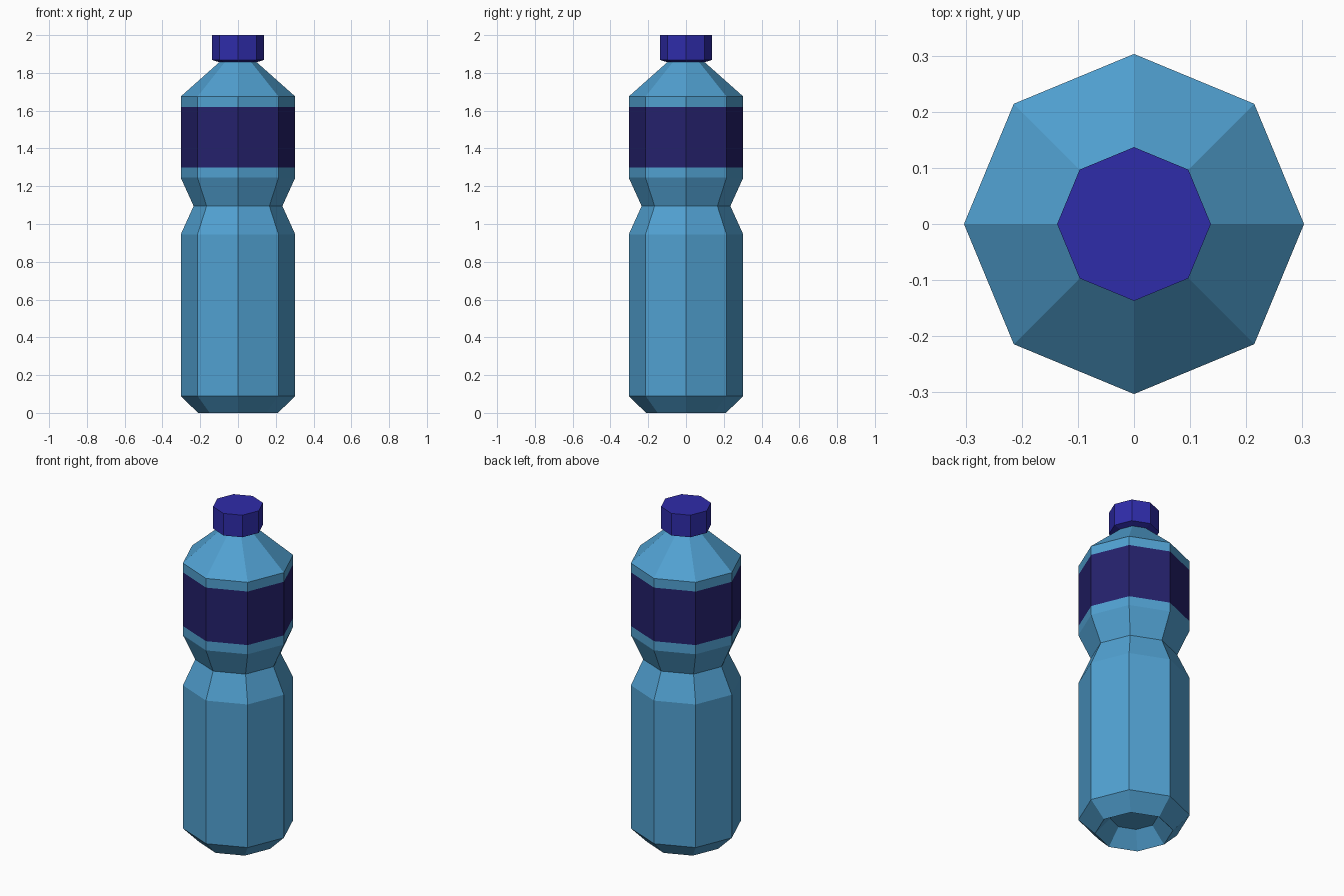
import bpy, bmesh, math

if "Cube" in bpy.data.objects:
    bpy.data.objects.remove(bpy.data.objects["Cube"])

SIDES = 8


def material(name, color):
    m = bpy.data.materials.new(name)
    m.diffuse_color = (*color, 1.0)
    m.use_nodes = True
    m.node_tree.nodes["Principled BSDF"].inputs["Base Color"].default_value = m.diffuse_color
    return m


BLUE = material("bottle blue", (0.082, 0.355, 0.64))
NAVY = material("label navy", (0.018, 0.015, 0.15))
CAP = material("cap indigo", (0.028, 0.025, 0.40))


def lathe(name, profile, mats, band=None):
    """Eight-sided closed solid from (radius, z) rings, listed bottom to top.
    Faces whose centre lies on the outer wall inside band get material 1."""
    bm = bmesh.new()
    rings = []
    for r, z in profile:
        rings.append([bm.verts.new((r * math.cos(2 * math.pi * i / SIDES),
                                    r * math.sin(2 * math.pi * i / SIDES), z))
                      for i in range(SIDES)])
    for a, b in zip(rings, rings[1:]):
        for i in range(SIDES):
            j = (i + 1) % SIDES
            bm.faces.new((a[i], a[j], b[j], b[i]))
    bm.faces.new(rings[0][::-1])
    bm.faces.new(rings[-1])
    bmesh.ops.recalc_face_normals(bm, faces=bm.faces)
    if band:
        for f in bm.faces:
            if band[0] < f.calc_center_median().z < band[1]:
                f.material_index = 1
    me = bpy.data.meshes.new(name)
    bm.to_mesh(me)
    bm.free()
    for m in mats:
        me.materials.append(m)
    ob = bpy.data.objects.new(name, me)
    bpy.context.collection.objects.link(ob)
    return ob


# Bottle: recessed base, chamfer, pinched waist, label band, shoulder
lathe("bottle_body",
      [(0.13, 0.09), (0.212, 0.0), (0.303, 0.09), (0.303, 0.945),
       (0.235, 1.095), (0.303, 1.245), (0.303, 1.30), (0.303, 1.62),
       (0.303, 1.675), (0.095, 1.86)],
      [BLUE, NAVY], band=(1.30, 1.62))

# Screw cap with a slightly tapered underside
lathe("cap", [(0.10, 1.857), (0.137, 1.868), (0.137, 2.0)], [CAP])
